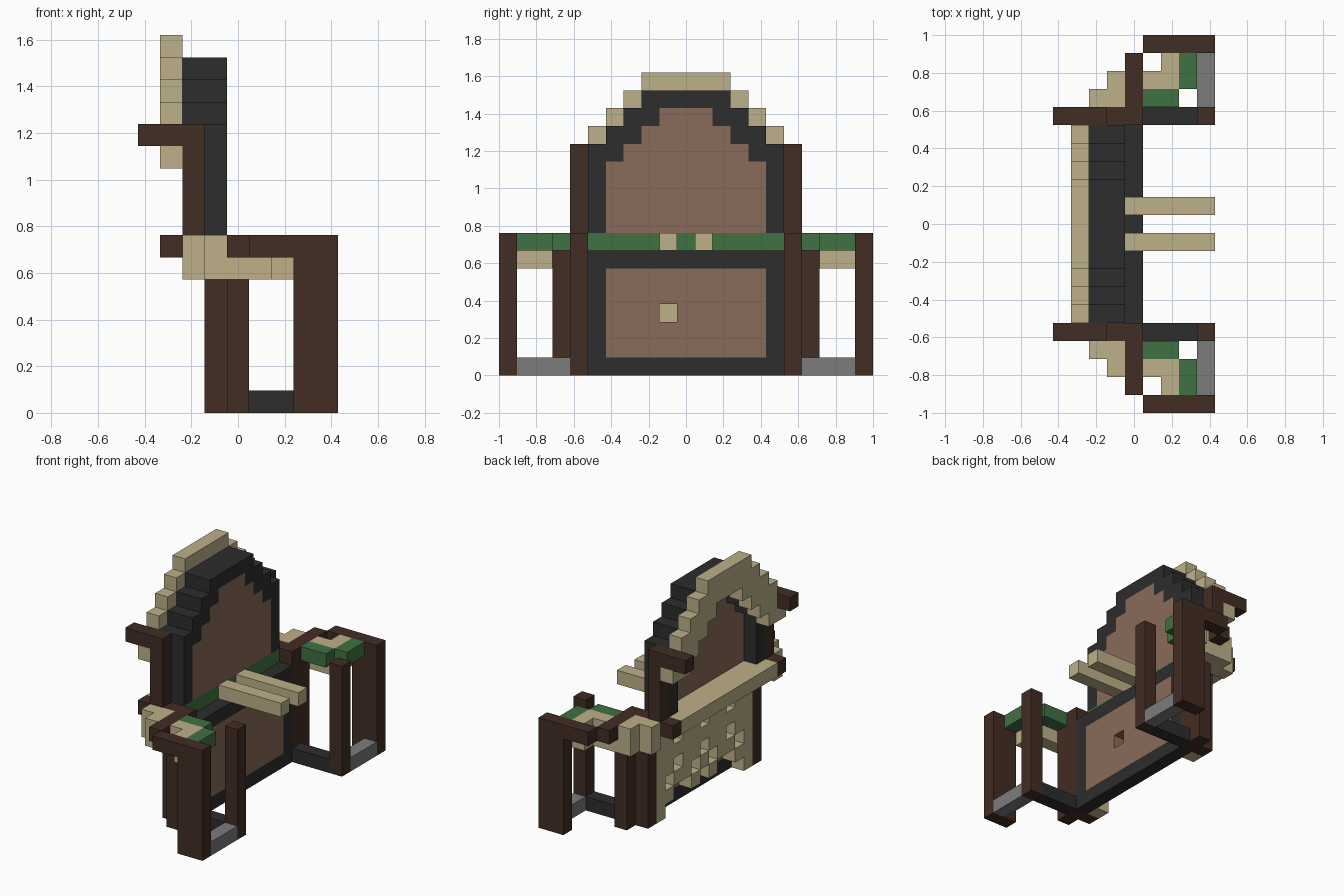
import bpy, bmesh
from mathutils import Vector, Matrix

cube = bpy.data.objects.get("Cube")
if cube:
    bpy.data.objects.remove(cube)

U = 2 / 21          # one block
WIDTH = 21          # blocks along y


def material(name, rgb):
    m = bpy.data.materials.new(name)
    m.use_nodes = True
    m.diffuse_color = (*rgb, 1)
    m.node_tree.nodes["Principled BSDF"].inputs["Base Color"].default_value = (*rgb, 1)
    return m


TAN = material("pale wood", (0.51, 0.44, 0.25))
BROWN = material("dark brown wood", (0.055, 0.026, 0.017))
BLACK = material("charcoal", (0.026, 0.026, 0.027))
PANEL = material("warm brown panel", (0.25, 0.147, 0.1))
GREEN = material("green", (0.051, 0.165, 0.054))
GREY = material("grey stone", (0.2, 0.2, 0.2))


def part(name, mat, boxes):
    """Boxes are (x range, y range, z range) in block units."""
    bm = bmesh.new()
    for ranges in boxes:
        lo = Vector([r[0] for r in ranges])
        hi = Vector([r[1] for r in ranges])
        mid = (lo + hi) / 2 - Vector((4.5, WIDTH / 2, 0))
        mat4 = Matrix.Translation(mid * U) @ Matrix.Diagonal((*((hi - lo) * U), 1))
        bmesh.ops.create_cube(bm, size=1, matrix=mat4)
    mesh = bpy.data.meshes.new(name)
    bm.to_mesh(mesh)
    bm.free()
    mesh.materials.append(mat)
    obj = bpy.data.objects.new(name, mesh)
    bpy.context.collection.objects.link(obj)


def flip(box):
    x, y, z = box
    return x, (WIDTH - y[1], WIDTH - y[0]), z


def pair(name, mat, *boxes):
    part("front_" + name, mat, boxes)
    part("back_" + name, mat, [flip(b) for b in boxes])


def columns(x, spans):
    """Symmetric stepped shape; spans run from the outer column to the middle."""
    boxes = []
    for i, z in enumerate(spans):
        last = i == len(spans) - 1
        y = (5 + i, 16 - i) if last else (5 + i, 6 + i)
        boxes.append((x, y, z))
        if not last:
            boxes.append(flip(boxes[-1]))
    return boxes


# Upper wall: stepped arch, its panel and the outer trim
part("upper_arch", BLACK, columns((2, 4), [(8, 13), (12, 14), (13, 15), (14, 16), (15, 16)]))
part("upper_panel", PANEL, [((3, 4), (y, WIDTH - y), (z, z1))
     for y, z, z1 in ((6, 8, 12), (7, 12, 13), (8, 13, 14), (9, 14, 15))])
part("arch_trim", TAN, columns((1, 2), [(11, 14), (12, 15), (13, 16), (14, 17), (15, 17)]))

# Lower wall: frame, panel with a square recess, green band
part("lower_frame", BLACK, [
    ((4, 5), (5, 16), (0, 1)), ((4, 5), (5, 16), (6, 7)),
    ((4, 5), (5, 6), (1, 6)), ((4, 5), (15, 16), (1, 6))])
part("lower_panel", PANEL, [
    ((4, 5), (6, 9), (1, 6)), ((4, 5), (10, 15), (1, 6)),
    ((4, 5), (9, 10), (1, 3)), ((4, 5), (9, 10), (4, 6))])
part("green_band", GREEN, [((3, 4), (5, 16), (7, 8))])
part("rear_beam", TAN, [((1, 3), (5, 16), (7, 8))])

# Pierced lattice behind the lower wall, one string per row from the ground up
rows = ["#.........#",
        "##..#.#..##",
        "#.##.#.##.#",
        "##.##.##.##",
        "###########",
        "##.##.##.##",
        "###########"]
part("lattice", TAN, [((3, 4), (5 + i, 6 + i), (k, k + 1))
     for k, row in enumerate(rows) for i, c in enumerate(row) if c == "#"])

# Two bars reaching forward from the band
pair("bar", TAN, ((4, 9), (9, 10), (7, 8)))

# Wall posts with their rear arms
pair("wall_post", BROWN, ((3, 5), (4, 5), (0, 8)), ((1, 3), (4, 5), (7, 8)))
pair("upper_post", BROWN, ((2, 3), (4, 5), (8, 13)), ((0, 2), (4, 5), (12, 13)))
pair("arm_bracket", TAN, ((1, 2), (4, 5), (11, 12)))

# Side stands
pair("outer_post", BROWN, ((7, 9), (0, 1), (0, 8)), ((5, 7), (0, 1), (7, 8)))
pair("inner_post", BROWN, ((4, 5), (3, 4), (0, 7)), ((4, 5), (1, 4), (7, 8)))
pair("free_post", BROWN, ((8, 9), (4, 5), (0, 8)))
pair("base_rail", BLACK, ((5, 8), (4, 5), (0, 1)))
pair("stone_step", GREY, ((8, 9), (1, 4), (0, 1)))
pair("rear_bracket", TAN, ((2, 4), (3, 4), (6, 8)), ((3, 4), (2, 3), (6, 8)))
pair("stand_top", TAN, ((4, 5), (2, 3), (6, 7)), ((5, 6), (2, 3), (6, 8)),
     ((6, 7), (1, 3), (6, 8)))
pair("green_edge", GREEN, ((7, 8), (1, 3), (7, 8)), ((5, 7), (3, 4), (7, 8)))
